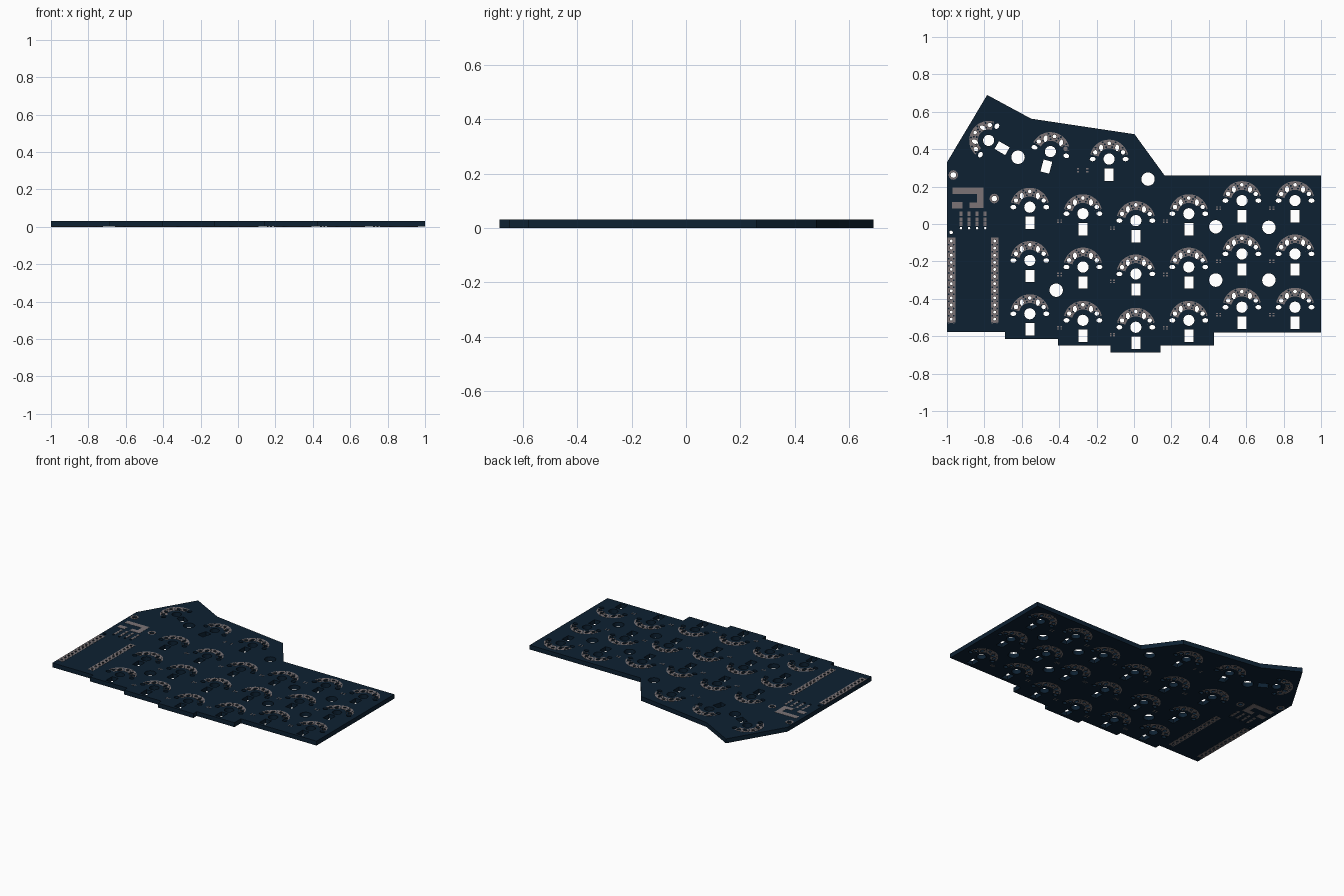
import bpy, bmesh, math
from mathutils import Matrix, Vector

if "Cube" in bpy.data.objects:
    bpy.data.objects.remove(bpy.data.objects["Cube"])


def material(name, rgb):
    m = bpy.data.materials.new(name)
    m.diffuse_color = (*rgb, 1)
    m.use_nodes = True
    m.node_tree.nodes["Principled BSDF"].inputs["Base Color"].default_value = m.diffuse_color
    return m


NAVY = material("navy solder mask", (0.004, 0.015, 0.032))
GREY = material("grey metal pad", (0.20, 0.175, 0.18))
Z0, T, PAD = 0.001, 0.030, 0.001      # board underside, board thickness, pad thickness


def ellipse(x, y, rx, ry=None, n=12):
    ry = ry or rx
    return [(x + rx * math.cos(2 * math.pi * i / n), y + ry * math.sin(2 * math.pi * i / n)) for i in range(n)]


def rect(x, y, w, h):
    return [(x - w / 2, y - h / 2), (x + w / 2, y - h / 2), (x + w / 2, y + h / 2), (x - w / 2, y + h / 2)]


def polar(r, deg):
    return r * math.cos(math.radians(deg)), r * math.sin(math.radians(deg))


def place(loops, x, y, deg=0):
    m = Matrix.Translation((x, y, 0)) @ Matrix.Rotation(math.radians(deg), 4, 'Z')
    return [[(m @ Vector((px, py, 0))).to_2d() for px, py in lp] for lp in loops]


def plate(name, loops, z, thick, mat):
    """Fill nested closed outlines into a flat plate; inner outlines become holes."""
    cu = bpy.data.curves.new(name, 'CURVE')
    cu.dimensions, cu.fill_mode, cu.extrude = '2D', 'BOTH', thick / 2
    for lp in loops:
        s = cu.splines.new('POLY')
        s.points.add(len(lp) - 1)
        for p, (x, y) in zip(s.points, lp):
            p.co = (x, y, 0, 1)
        s.use_cyclic_u = True
    ob = bpy.data.objects.new(name, cu)
    bpy.context.collection.objects.link(ob)
    bpy.ops.object.select_all(action='DESELECT')
    ob.select_set(True)
    bpy.context.view_layer.objects.active = ob
    bpy.ops.object.convert(target='MESH')
    ob = bpy.context.view_layer.objects.active
    bm = bmesh.new()
    bm.from_mesh(ob.data)
    bmesh.ops.translate(bm, verts=bm.verts, vec=(0, 0, z + thick / 2))
    bmesh.ops.remove_doubles(bm, verts=bm.verts, dist=1e-5)
    bmesh.ops.recalc_face_normals(bm, faces=bm.faces)
    bm.to_mesh(ob.data)
    bm.free()
    ob.data.materials.clear()
    ob.data.materials.append(mat)
    for p in ob.data.polygons:
        p.use_smooth = False
        p.material_index = 0
    return ob


holes, pads = [], []                  # all drilled outlines, all pad outlines

# key footprint: drilled holes, solder arch, and mask dots inside the arch
key_holes = [ellipse(0, 0, 0.03, n=20), rect(0, -0.083, 0.048, 0.066)]
arch_holes = [ellipse(0, 0.084, 0.010)]
for s in (-1, 1):
    key_holes.append(ellipse(s * 0.088, 0, 0.016, 0.012))
    arch_holes.append(ellipse(s * 0.043, 0.060, 0.011, 0.018))
    arch_holes.append(ellipse(s * 0.074, 0.036, 0.012))
arch = [polar(0.104, a) for a in range(14, 167, 8)] + [polar(0.058, a) for a in range(166, 13, -8)]
dots = [ellipse(*polar(r, a), 0.0055, n=6)
        for r, a in ((0.093, 18), (0.069, 41), (0.095, 40), (0.096, 69), (0.066, 76), (0.082, 74))]
dots += [[(-x, y) for x, y in d] for d in dots]

keys = [(x, top - 0.285 * r, 0) for x, top in
        ((-0.557, 0.09), (-0.273, 0.055), (0.010, 0.018), (0.293, 0.055), (0.577, 0.125), (0.861, 0.125))
        for r in range(3)]
thumbs = [(-0.133, 0.347, 0), (-0.447, 0.387, -15), (-0.777, 0.447, 60)]
for x, y, a in keys + thumbs:
    holes += place(key_holes + arch_holes, x, y, a)
    pads += place([arch] + arch_holes + dots, x, y, a)

# tiny component pads beside the keys
for x, y, a in keys:
    if x > -0.5:
        for dx in (-0.009, 0.009):
            for dy in (-0.046, -0.034):
                pads.append(rect(x - 0.125 + dx, y + dy, 0.010, 0.007))
for x in (-0.30, -0.25):
    pads += [rect(x, y, 0.012, 0.007) for y in (0.28, 0.295)]

# mounting holes
for x, y in ((-0.62, 0.357), (0.075, 0.24), (0.437, -0.015), (0.721, -0.018),
             (0.437, -0.30), (0.721, -0.30), (-0.416, -0.354)):
    holes.append(ellipse(x, y, 0.036, n=20))

# controller pin strips
for x, w in ((-0.977, 0.044), (-0.745, 0.040)):
    pads.append(rect(x, -0.30, w, 0.455))
    for i in range(12):
        y = -0.091 - i * 0.038
        drill = ellipse(x, y, 0.008, n=8)
        holes.append(drill)
        pads.append(drill)
        pads += [ellipse(x + s * 0.013, y - 0.019, 0.005, n=6) for s in (-1, 1)]

# socket pads: stepped bracket shape
pads.append([(-0.97, 0.195), (-0.805, 0.195), (-0.805, 0.085), (-0.88, 0.085), (-0.88, 0.115),
             (-0.84, 0.115), (-0.84, 0.16), (-0.97, 0.16)])
pads.append(rect(-0.945, 0.10, 0.055, 0.035))

# ringed reset and jack holes
for x, y in ((-0.966, 0.262), (-0.747, 0.136)):
    drill = ellipse(x, y, 0.015)
    holes.append(drill)
    pads += [ellipse(x, y, 0.026), drill]

# jumper pads and their vias
for i in range(4):
    x = -0.925 + i * 0.043
    pads += [rect(x, y, 0.016, 0.022) for y in (0.055, 0.025, 0.0)]
    holes.append(ellipse(x, -0.022, 0.007, n=8))
holes.append(ellipse(-0.978, -0.045, 0.010, n=8))

# board outline, stepped along the near edge
outline = [(-1, 0.33), (-1, -0.578), (-0.69, -0.578), (-0.69, -0.614), (-0.407, -0.614), (-0.407, -0.65),
           (-0.125, -0.65), (-0.125, -0.687), (0.143, -0.687), (0.143, -0.65), (0.428, -0.65), (0.428, -0.58),
           (1, -0.58), (1, 0.26), (0.163, 0.26), (0.003, 0.48), (-0.55, 0.563), (-0.785, 0.69)]
plate("circuit_board", [outline] + holes, Z0, T, NAVY)
plate("upper_pads", pads, Z0 + T, PAD, GREY)
plate("lower_pads", pads, Z0 - PAD, PAD, GREY)
